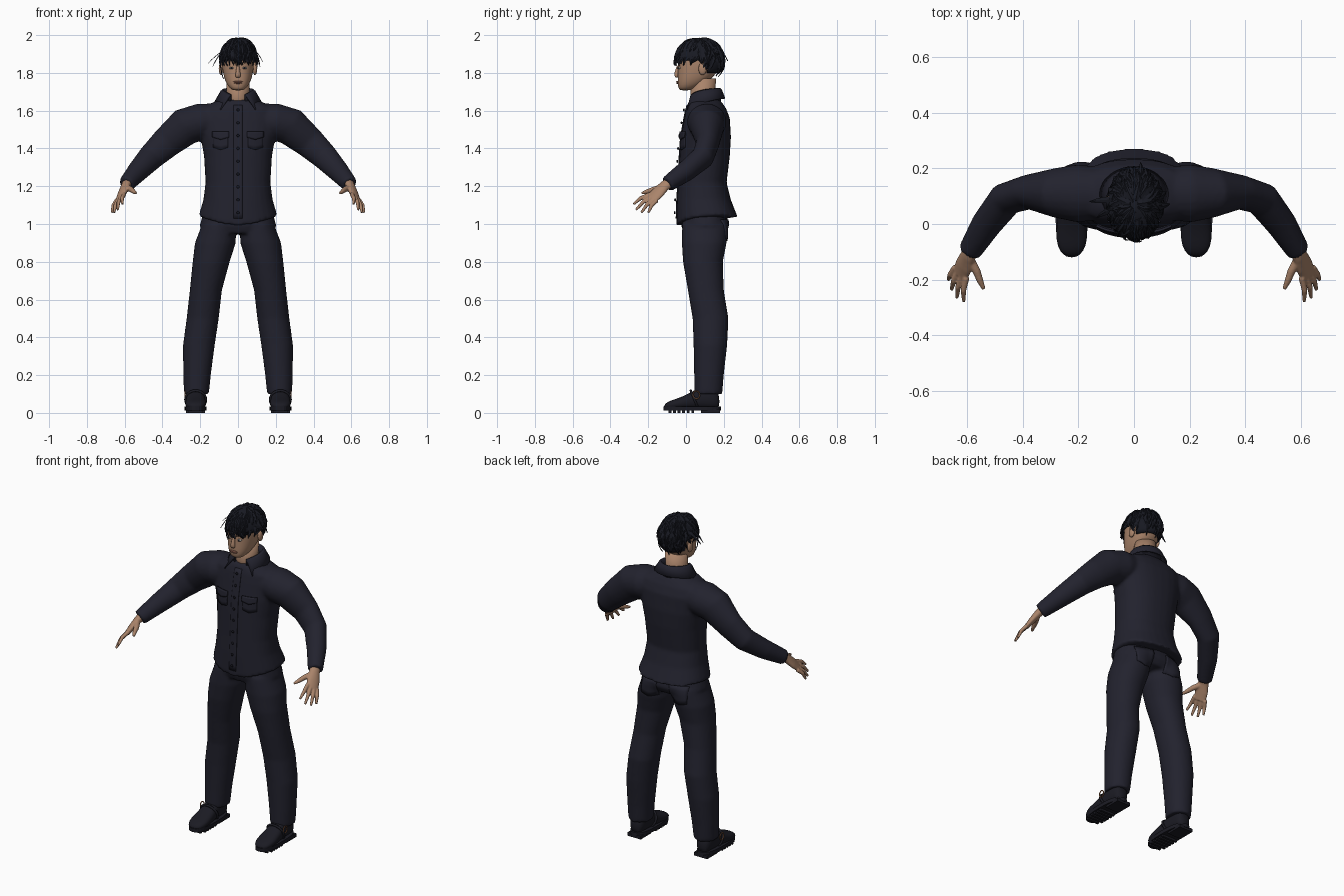
import bpy, bmesh, math, random
from mathutils import Vector
from mathutils.bvhtree import BVHTree

random.seed(4)
if "Cube" in bpy.data.objects:
    bpy.data.objects.remove(bpy.data.objects["Cube"])


def material(name, *rgb):
    m = bpy.data.materials.new(name)
    m.use_nodes = True
    m.diffuse_color = (*rgb, 1)
    bsdf = m.node_tree.nodes["Principled BSDF"]
    bsdf.inputs["Base Color"].default_value = (*rgb, 1)
    bsdf.inputs["Roughness"].default_value = 0.8
    return m


CLOTH = material("navy cloth", .016, .016, .027)
TRIM = material("dark buttons", .008, .008, .013)
LEATHER = material("black leather", .011, .011, .017)
HAIR = material("black hair", .009, .01, .016)
SKIN = material("skin", .4, .23, .145)
LIPS = material("lips", .3, .13, .09)
WHITE = material("eye white", .6, .55, .5)
COPPER = material("copper buckle", .35, .15, .07)


def ring(c, u, v, n=28, e=2.0):
    """Superellipse of points around c."""
    c, u, v = Vector(c), Vector(u), Vector(v)
    power = lambda a: math.copysign(abs(a) ** (2 / e), a)
    turns = [math.tau * i / n for i in range(n)]
    return [c + u * power(math.cos(a)) + v * power(math.sin(a)) for a in turns]


def hoop(z, rx, front, back, x=0, e=2.3):
    return ring((x, (front + back) / 2, z), (rx, 0, 0), (0, (back - front) / 2, 0), e=e)


def loft(bm, rings, closed=False):
    rows = [[bm.verts.new(p) for p in r] for r in rings]
    n = len(rows[0])
    for a, b in zip(rows, rows[1:] + (rows[:1] if closed else [])):
        for i in range(n):
            j = (i + 1) % n
            bm.faces.new((a[i], a[j], b[j], b[i]))
    if not closed:
        bm.faces.new(rows[0][::-1])
        bm.faces.new(rows[-1])
    return rows


def tube(bm, points, radii, across=(0, 1, 0), n=20):
    """Limb along a path; radii are (up, across) pairs."""
    pts = [Vector(p) for p in points]
    rings = []
    for i, (p, (ru, rv)) in enumerate(zip(pts, radii)):
        t = (pts[min(i + 1, len(pts) - 1)] - pts[max(i - 1, 0)]).normalized()
        u = t.cross(Vector(across)).normalized()
        rings.append(ring(p, u * ru, u.cross(t) * rv, n))
    loft(bm, rings)


def band(bm, c, u, v, r, n=24):
    """Closed round band following an ellipse."""
    c, u, v = Vector(c), Vector(u), Vector(v)
    axis = u.cross(v).normalized()
    spokes = [u * math.cos(math.tau * i / n) + v * math.sin(math.tau * i / n) for i in range(n)]
    loft(bm, [ring(c + s, s.normalized() * r, axis * r, 6) for s in spokes], True)


def ball(bm, c, size, seg=16):
    new = bmesh.ops.create_uvsphere(bm, u_segments=seg, v_segments=seg // 2, radius=1)["verts"]
    for v in new:
        v.co = Vector(c) + v.co * Vector(size)
    return new


def box(bm, c, size):
    for v in bmesh.ops.create_cube(bm, size=1)["verts"]:
        v.co = Vector(c) + v.co * Vector(size)


def build(name, bm, mat, smooth=True, mirror=False, voxel=0, subsurf=0, solid=0):
    bmesh.ops.recalc_face_normals(bm, faces=bm.faces)
    mesh = bpy.data.meshes.new(name)
    bm.to_mesh(mesh)
    bm.free()
    mesh.materials.append(mat)
    for p in mesh.polygons:
        p.use_smooth = smooth
    ob = bpy.data.objects.new(name, mesh)
    bpy.context.collection.objects.link(ob)
    if mirror:
        ob.modifiers.new("mirror", "MIRROR").use_mirror_merge = False
    if voxel:
        m = ob.modifiers.new("blend", "REMESH")
        m.mode, m.voxel_size, m.use_smooth_shade = "VOXEL", voxel, True
        s = ob.modifiers.new("soften", "SMOOTH")
        s.factor, s.iterations = .5, 4
    if solid:
        ob.modifiers.new("cloth", "SOLIDIFY").thickness = solid
    if subsurf:
        m = ob.modifiers.new("round", "SUBSURF")
        m.levels = m.render_levels = subsurf
    return ob


# Shirt: torso with a curved hem, blended with both sleeves
bm = bmesh.new()
TORSO = [(1.662, .085, .035, .17), (1.645, .13, .012, .19), (1.61, .2, 0, .213),
         (1.56, .215, -.01, .232), (1.46, .198, -.028, .238), (1.36, .18, -.035, .232),
         (1.22, .172, -.042, .215), (1.13, .183, -.048, .237), (1.045, .208, -.052, .275)]
hem = loft(bm, [hoop(*t) for t in TORSO])[-1]
for v in hem:
    v.co.z -= (.055 if v.co.y < .1 else .012) * (1 - (v.co.x / .21) ** 2)
ARM = [(.1, .11, 1.55), (.2, .11, 1.54), (.28, .112, 1.515), (.38, .115, 1.43),
       (.46, .09, 1.355), (.53, 0, 1.28), (.592, -.1, 1.21)]
GIRTH = [(.09, .09), (.098, .105), (.1, .09), (.083, .062), (.07, .06), (.057, .054), (.043, .042)]
for s in (1, -1):
    tube(bm, [(s * x, y, z) for x, y, z in ARM], GIRTH)
shirt = build("shirt", bm, CLOTH, voxel=.01)

# Trousers: hips blended with both legs
bm = bmesh.new()
loft(bm, [hoop(1.08, .18, -.03, .21), hoop(.99, .203, -.025, .228), hoop(.95, .17, -.01, .205)])
LEG = [(1.0, .09, -.02, .22, .1), (.9, .108, -.022, .215, .12), (.8, .098, -.016, .195, .142),
       (.65, .085, .01, .2, .17), (.5, .085, .035, .225, .187), (.36, .084, .04, .218, .207),
       (.2, .073, .043, .2, .217), (.1, .066, .044, .192, .22)]
for s in (1, -1):
    loft(bm, [hoop(z, r, f, b, s * x, 2.1) for z, r, f, b, x in LEG])
trousers = build("trousers", bm, CLOTH, voxel=.01)

bpy.context.view_layer.update()
deps = bpy.context.evaluated_depsgraph_get()
SURFACE = {ob.name: BVHTree.FromObject(ob, deps) for ob in (shirt, trousers)}


def on_surface(part, x, z, side, lift):
    hit = SURFACE[part].ray_cast(Vector((x, side, z)), Vector((0, -side, 0)))[0]
    return hit + Vector((0, side * lift, 0)) if hit else None


def drape(name, part, x, z, w, h, side=-1, lift=.006, point=0):
    """Cloth patch laid on the garment, optionally pointed at the bottom."""
    bm, nx, nz = bmesh.new(), 8, max(4, int(h / .03))
    grid = []
    for k in range(nz + 1):
        row = []
        for i in range(nx + 1):
            a, t = i / nx - .5, k / nz
            p = on_surface(part, x + a * w, z + h / 2 - t * (h + point * (1 - abs(2 * a))), side, lift)
            row.append(bm.verts.new(p) if p else None)
        grid.append(row)
    for r, q in zip(grid, grid[1:]):
        for i in range(nx):
            quad = (r[i], r[i + 1], q[i + 1], q[i])
            if all(quad):
                bm.faces.new(quad)
    build(name, bm, CLOTH, solid=.008)


# Pockets, flaps, placket and buttons
for s, label in ((1, "left"), (-1, "right")):
    drape(label + "_chest_pocket", "shirt", s * .093, 1.445, .08, .08, point=.012)
    drape(label + "_pocket_flap", "shirt", s * .093, 1.475, .088, .03, lift=.014, point=.014)
    drape(label + "_back_pocket", "trousers", s * .1, .975, .11, .1, side=1, point=.015)
drape("placket", "shirt", 0, 1.33, .045, .6, lift=.004)
bm = bmesh.new()
for i in range(9):
    p = on_surface("shirt", 0, 1.06 + i * .068, -1, .01)
    if p:
        ball(bm, p, (.008, .005, .008), 10)
build("buttons", bm, TRIM)

# Folded collar with points, open at the throat
bm = bmesh.new()
rows, steps = [], 24
for i in range(steps + 1):
    t = 2 * i / steps - 1
    f = abs(t) ** 3
    spot = lambda deg, rx, ry, z: bm.verts.new(
        (rx * math.sin(math.radians(deg * t)), .1 + ry * math.cos(math.radians(deg * t)), z))
    rows.append((spot(155, .085, .078, 1.64), spot(155, .08, .08, 1.72 - .035 * f),
                 spot(150, .092, .09, 1.712 - .035 * f), spot(132, .125, .108 + .035 * f, 1.665 - .06 * f)))
for a, b in zip(rows, rows[1:]):
    for k in range(3):
        bm.faces.new((a[k], a[k + 1], b[k + 1], b[k]))
build("collar", bm, CLOTH, solid=.008)

# Head and neck
bm = bmesh.new()
HEAD = [(1.706, .026, -.032, .02), (1.722, .048, -.042, .06), (1.755, .068, -.045, .12),
        (1.8, .08, -.043, .165), (1.85, .086, -.042, .183), (1.9, .084, -.04, .183),
        (1.95, .068, -.01, .16), (1.975, .035, .03, .11)]
loft(bm, [hoop(*h) for h in HEAD])
build("head", bm, SKIN, subsurf=1)
bm = bmesh.new()
loft(bm, [hoop(1.6, .064, .03, .15, e=2), hoop(1.67, .06, .022, .15, e=2), hoop(1.77, .062, .03, .16, e=2)])
build("neck", bm, SKIN)

# Nose, ears, lips and eyes
bm = bmesh.new()
tube(bm, [(0, -.04, 1.842), (0, -.047, 1.81), (0, -.053, 1.786), (0, -.046, 1.774)],
     [(.008, .008), (.011, .01), (.013, .017), (.006, .012)], (1, 0, 0), 12)
build("nose", bm, SKIN, subsurf=1)
bm = bmesh.new()
ball(bm, (.09, .088, 1.822), (.012, .022, .034))
build("ears", bm, SKIN, mirror=True)
bm = bmesh.new()
ball(bm, (0, -.044, 1.753), (.026, .009, .004))
ball(bm, (0, -.043, 1.746), (.022, .009, .004))
build("lips", bm, LIPS)
for name, mat, size, y in (("eyes", WHITE, (.015, .008, .006), -.034), ("irises", HAIR, (.006, .004, .006), -.041)):
    bm = bmesh.new()
    ball(bm, (.034, y, 1.826), size)
    build(name, bm, mat, mirror=True)

# Hair: a cap covered in layered tufts
CROWN, SIZE = Vector((.004, .072, 1.866)), Vector((.096, .126, .118))
limit = lambda phi: 1.72 if math.sin(phi) < .35 else 2.25


def scalp(theta, phi, k):
    d = Vector((math.sin(theta) * math.cos(phi), math.sin(theta) * math.sin(phi), math.cos(theta)))
    return CROWN + d * SIZE * k


bm = bmesh.new()
cap = ball(bm, (0, 0, 0), (1, 1, 1), 32)
low = [v for v in cap if math.acos(max(-1, min(1, v.co.z))) > limit(math.atan2(v.co.y, v.co.x)) - .08]
bmesh.ops.delete(bm, geom=low, context="VERTS")
for v in bm.verts:
    v.co = CROWN + v.co * SIZE
build("hair_cap", bm, HAIR, solid=.006)


def tuft(bm, start, end, phi, swirl, width, lift):
    rings = []
    for i in range(6):
        t = i / 5
        th, ph = start + (end - start) * t, phi + swirl * t
        w = (width * (1 - t) ** .7 + .01) / max(math.sin(th), .25)
        k = .99 + .05 * math.sin(math.pi * t) + lift * t * t
        rings.append((scalp(th, ph - w, k), scalp(th, ph, k + .035), scalp(th, ph + w, k)))
    loft(bm, rings)


bm = bmesh.new()
for i in range(190):
    phi, start = random.uniform(-math.pi, math.pi), random.uniform(.1, 1.5)
    end = min(start + random.uniform(.5, .9), limit(phi) + random.uniform(-.05, .1))
    tuft(bm, start, end, phi, random.uniform(-.4, .4), random.uniform(.08, .15), random.uniform(-.02, .1))
for i in range(10):  # fringe over the brow
    tuft(bm, .8, random.uniform(1.65, 1.85), -2.4 + i * .18, random.uniform(-.2, .2), .13, .02)
for phi, end, lift in ((3.3, 1.75, .5), (3.0, 1.65, .7), (3.5, 2.3, .25), (-.1, 1.6, .3), (.2, 1.8, .25), (1.3, 1.6, .2)):
    tuft(bm, 1.1, end, phi, .1, .1, lift)
build("hair_tufts", bm, HAIR, smooth=False)

# Hands: palm, four fingers and a thumb
bm = bmesh.new()
first, last = Vector((.603, -.192, 1.157)), Vector((.642, -.155, 1.125))
spread = (last - first).normalized()
tube(bm, [(.583, -.085, 1.222), (.596, -.115, 1.2), (.612, -.15, 1.165), (first + last) / 2 + Vector((.003, -.008, -.008))],
     [(.026, .03), (.022, .031), (.018, .038), (.013, .036)], spread)
TIPS = [(.612, -.278, 1.105), (.637, -.265, 1.075), (.656, -.236, 1.06), (.667, -.2, 1.06)]
for i, tip in enumerate(TIPS):
    base, tip = first.lerp(last, i / 3), Vector(tip)
    bend = base.lerp(tip, .5) + Vector((.006, -.004, .006))
    tube(bm, [base, bend, tip], [(.012, .012), (.0105, .0105), (.007, .007)], spread, 12)
tube(bm, [(.592, -.125, 1.195), (.566, -.17, 1.183), (.553, -.205, 1.172), (.54, -.234, 1.163)],
     [(.018, .018), (.015, .015), (.012, .012), (.007, .007)], (0, 0, 1), 12)
build("hands", bm, SKIN, mirror=True, voxel=.004)

# Shoes: rounded uppers, lugged soles, ankle straps and buckles
FOOT = .224
bm = bmesh.new()
UPPER = [(.178, .032, .1), (.15, .045, .14), (.08, .047, .14), (.03, .05, .112),
         (-.03, .057, .08), (-.08, .054, .068), (-.118, .028, .045)]
loft(bm, [ring((FOOT, y, h / 2 + .01), (w, 0, 0), (0, 0, h / 2 - .01), 20, 2.4) for y, w, h in UPPER])
build("shoe_uppers", bm, LEATHER, mirror=True, subsurf=1)
bm = bmesh.new()
loft(bm, [ring((FOOT, .032, z), (.058, 0, 0), (0, .152, 0), e=2.6) for z in (.012, .034)])
box(bm, (FOOT, .13, .01), (.09, .1, .02))
for i in range(6):
    box(bm, (FOOT, -.085 + i * .024, .008), (.1 if i else .075, .014, .016))
build("shoe_soles", bm, LEATHER, smooth=False, mirror=True)
bm = bmesh.new()
band(bm, (FOOT, .045, .07), (.054, 0, 0), (0, -.02, .048), .007)
build("shoe_straps", bm, LEATHER, mirror=True)
bm = bmesh.new()
band(bm, (FOOT + .056, .055, .095), (0, .017, .006), (0, -.006, .02), .003, 12)
build("shoe_buckles", bm, COPPER, mirror=True)
